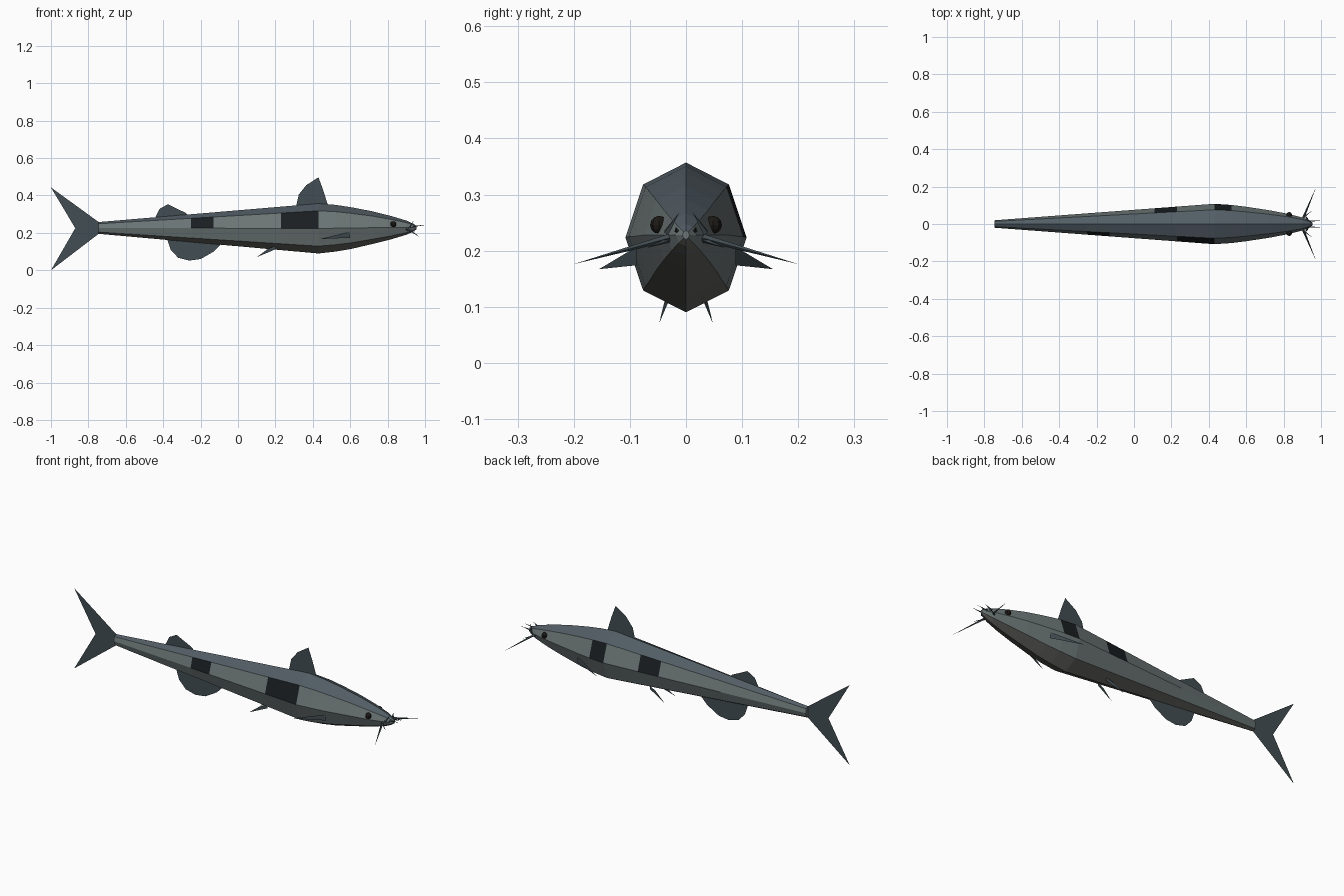
import bpy, math
from mathutils import Vector

if "Cube" in bpy.data.objects:
    bpy.data.objects.remove(bpy.data.objects["Cube"])


def mat(name, rgb):
    m = bpy.data.materials.new(name)
    m.diffuse_color = (*rgb, 1)
    m.use_nodes = True
    m.node_tree.nodes["Principled BSDF"].inputs["Base Color"].default_value = m.diffuse_color
    return m


BACK = mat("back", (.085, .11, .13))
SIDE = mat("flank", (.15, .18, .18))
BELLY = mat("belly", (.13, .13, .12))
PATCH = mat("patch", (.01, .013, .015))
FIN = mat("fin", (.055, .075, .085))
EYE = mat("eye", (.012, .01, .008))


def mesh(name, verts, faces, mats):
    me = bpy.data.meshes.new(name)
    me.from_pydata(verts, [], faces)
    for m in mats:
        me.materials.append(m)
    ob = bpy.data.objects.new(name, me)
    bpy.context.collection.objects.link(ob)
    return ob


# body: octagonal sections (x, half width, bottom, top)
key = [(-.745, .02, .195, .258), (.43, .108, .09, .357), (.52, .102, .1, .35),
       (.6, .092, .113, .338), (.72, .074, .141, .315), (.82, .055, .166, .29),
       (.9, .035, .19, .266), (.94, .018, .208, .248), (.955, .006, .22, .236)]


def at(x):
    a, b = key[0], key[1]
    t = (x - a[0]) / (b[0] - a[0])
    return tuple(p + (q - p) * t for p, q in zip(a, b))


rings = [key[0]] + [at(x) for x in (-.25, -.13, .11, .23)] + key[1:]
verts, faces = [], []
for x, w, lo, hi in rings:
    for k in range(8):
        a = k * math.pi / 4
        verts.append((x, w * math.sin(a), (lo + hi) / 2 + (hi - lo) / 2 * math.cos(a)))
faces.append(tuple(range(8)))
for i in range(len(rings) - 1):
    for k in range(8):
        n = (k + 1) % 8
        faces.append((i * 8 + k, i * 8 + 8 + k, i * 8 + 8 + n, i * 8 + n))
faces.append(tuple(reversed(range(len(verts) - 8, len(verts)))))
body = mesh("body", verts, faces, [BACK, SIDE, BELLY, PATCH])
column = [0, 1, 1, 2, 2, 1, 1, 0]
dark = {(3, 1), (5, 1), (1, 6), (4, 6)}  # (segment, facet) of the flank patches
for p in body.data.polygons:
    if 0 < p.index < len(faces) - 1:
        s, k = divmod(p.index - 1, 8)
        p.material_index = 3 if (s, k) in dark else column[k]
    else:
        p.material_index = 1


# flat fins on the centre plane
def fin(name, pts):
    return mesh(name, [(x, 0, z) for x, z in pts], [tuple(range(len(pts)))], [FIN])


tail = mesh("tail_fin",
            [(-.745, 0, .195), (-.745, 0, .258), (-1, 0, .443), (-.87, 0, .225), (-1, 0, 0)],
            [(0, 1, 3), (1, 2, 3), (0, 3, 4)], [FIN])
fin("dorsal_fin", [(.31, .34), (.325, .405), (.365, .455), (.43, .497), (.455, .43), (.48, .35)])
fin("adipose_fin", [(-.445, .278), (-.42, .328), (-.375, .353), (-.28, .307), (-.265, .29)])
fin("anal_fin", [(-.38, .17), (-.36, .11), (-.32, .067), (-.26, .052), (-.2, .06),
                 (-.13, .1), (-.09, .14)])


def barbel(name, a, b, r):
    a, b = Vector(a), Vector(b)
    d = b - a
    bpy.ops.mesh.primitive_cone_add(vertices=4, radius1=r, radius2=0, depth=d.length,
                                    location=(a + b) / 2,
                                    rotation=d.to_track_quat('Z', 'Y').to_euler())
    ob = bpy.context.object
    ob.name = name
    ob.data.materials.append(FIN)


# paired parts
for s, tag in ((-1, "right"), (1, "left")):
    mesh("pectoral_fin_" + tag,
         [(.6, s * .088, .207), (.6, s * .088, .174), (.437, s * .155, .167)], [(0, 1, 2)], [FIN])
    mesh("pelvic_fin_" + tag,
         [(.2, s * .03, .13), (.2, s * .03, .112), (.1, s * .048, .07), (.16, s * .037, .115)],
         [(0, 1, 2, 3)], [FIN])
    bpy.ops.mesh.primitive_uv_sphere_add(segments=8, ring_count=6, radius=.016,
                                         location=(.83, s * .048, .246))
    eye = bpy.context.object
    eye.name = "eye_" + tag
    eye.data.materials.append(EYE)
    barbel("long_barbel_" + tag, (.9, s * .02, .226), (.975, s * .2, .176), .007)
    barbel("snout_barbel_" + tag, (.91, s * .015, .232), (1, s * .018, .242), .006)
    barbel("chin_barbel_" + tag, (.89, s * .022, .222), (.95, s * .07, .205), .006)
    barbel("nasal_barbel_" + tag, (.92, s * .035, .232), (.94, s * .012, .268), .006)
